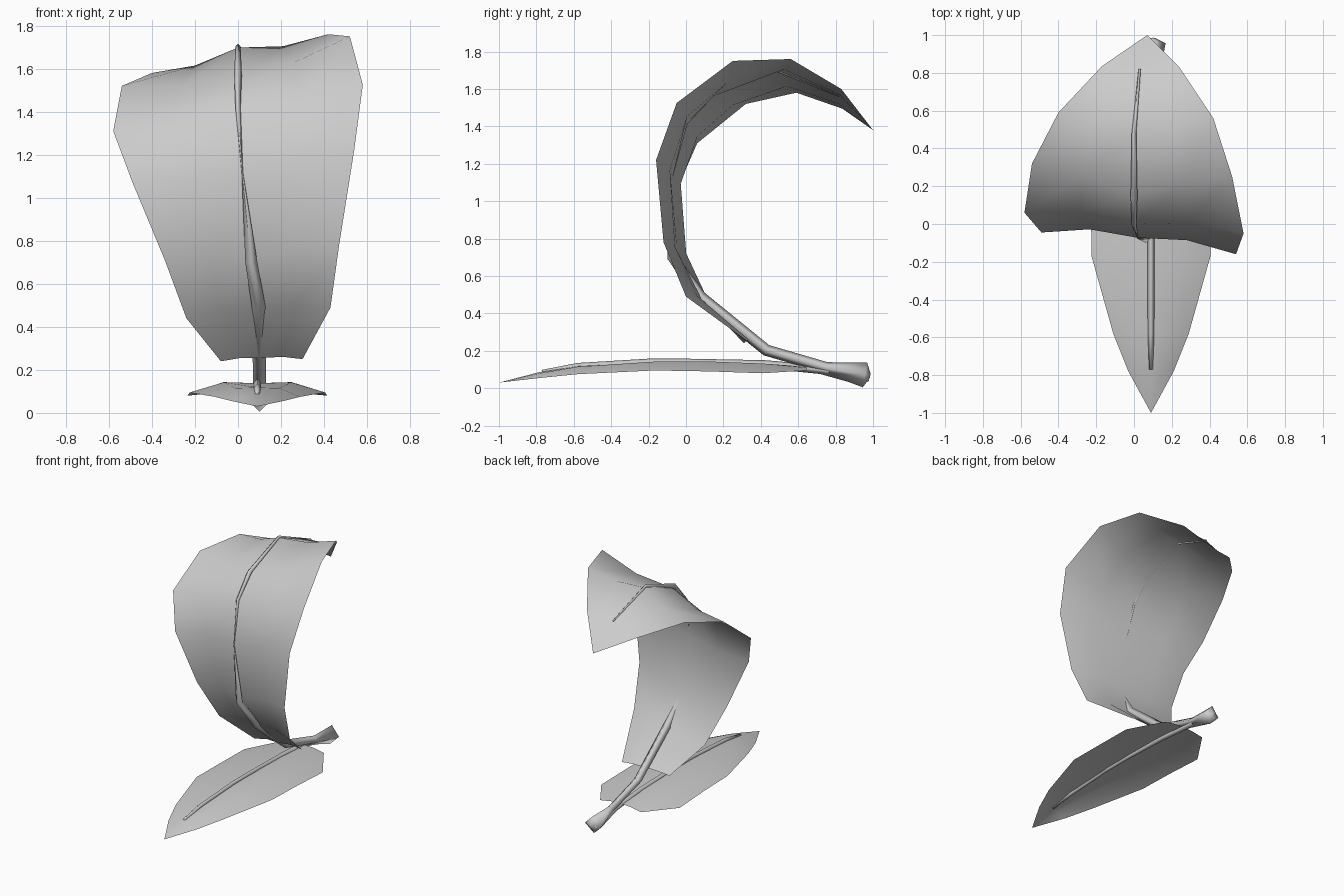
import bpy, bmesh, math
from mathutils import Vector

if "Cube" in bpy.data.objects:
    bpy.data.objects.remove(bpy.data.objects["Cube"])

grey = bpy.data.materials.new("pale_grey")
grey.diffuse_color = (0.6, 0.6, 0.6, 1)
grey.use_nodes = True
grey.node_tree.nodes["Principled BSDF"].inputs["Base Color"].default_value = grey.diffuse_color


def finish(name, bm):
    mesh = bpy.data.meshes.new(name)
    bm.to_mesh(mesh)
    bm.free()
    for p in mesh.polygons:
        p.use_smooth = True
    mesh.materials.append(grey)
    obj = bpy.data.objects.new(name, mesh)
    bpy.context.collection.objects.link(obj)
    return obj


def blade(name, rows, tip):
    """Thin leaf sheet: rows of points from left to right, ending in a tip."""
    bm = bmesh.new()
    grid = [[bm.verts.new(p) for p in row] for row in rows]
    cols = len(rows[0]) - 1
    for a, b in zip(grid, grid[1:]):
        for i in range(cols):
            bm.faces.new((a[i], b[i], b[i + 1], a[i + 1]))
    t = bm.verts.new(tip)
    for i in range(cols):
        bm.faces.new((grid[-1][i], t, grid[-1][i + 1]))
    return finish(name, bm)


def puffed(rows, amount):
    """Add a quarter column each side of the midrib, bulging to the inner side."""
    out = []
    for i, row in enumerate(rows):
        left, mid, right = map(Vector, row)
        d = Vector(rows[min(i + 1, len(rows) - 1)][1]) - Vector(rows[max(i - 1, 0)][1])
        d.x = 0
        d.normalize()
        push = Vector((0, d.z, -d.y)) * amount * (right.x - left.x)
        out.append((left, (left + mid) / 2 + push, mid, (mid + right) / 2 + push, right))
    return out


def stalk(name, path, sides=4):
    """Tapered tube along (x, y, z, radius) points lying near the YZ plane."""
    bm = bmesh.new()
    pts = [Vector(p[:3]) for p in path]
    rings = []
    for i, p in enumerate(pts):
        d = pts[min(i + 1, len(pts) - 1)] - pts[max(i - 1, 0)]
        d.x = 0
        d.normalize()
        up = Vector((0, -d.z, d.y))
        r = path[i][3]
        rings.append([])
        for k in range(sides):
            a = 2 * math.pi * k / sides
            rings[-1].append(bm.verts.new(p + Vector((r * math.cos(a), 0, 0)) + up * r * math.sin(a)))
    for a, b in zip(rings, rings[1:]):
        for k in range(sides):
            n = (k + 1) % sides
            bm.faces.new((a[k], a[n], b[n], b[k]))
    bm.faces.new(rings[0])
    bm.faces.new(rings[-1])
    bmesh.ops.recalc_face_normals(bm, faces=bm.faces)
    return finish(name, bm)


# Upright leaf, curling back over itself
curled = [
    ((-.08, .31, .24), (.11, .32, .255), (.30, .33, .25)),
    ((-.24, .12, .44), (.10, .085, .475), (.43, .00, .49)),
    ((-.34, .00, .71), (.06, -.045, .72), (.47, -.12, .78)),
    ((-.49, -.045, 1.07), (.02, -.073, 1.12), (.54, -.16, 1.22)),
    ((-.58, .06, 1.31), (.00, .00, 1.415), (.58, -.05, 1.525)),
    ((-.54, .32, 1.52), (.00, .15, 1.563), (.52, .25, 1.75)),
    ((-.40, .59, 1.58), (.00, .49, 1.698), (.42, .56, 1.76)),
    ((-.17, .835, 1.495), (.03, .82, 1.563), (.24, .83, 1.60)),
]
blade("curled_leaf", puffed(curled, .03), (.07, 1.0, 1.38))

# Low leaf lying forward, symmetric about x = 0.09:
# y, half width, edge z, inner z, middle z (tip to base)
flat = [(-.78, .12, .055, .080, .087), (-.58, .20, .075, .115, .118),
        (-.17, .315, .095, .142, .138), (.12, .318, .09, .143, .138),
        (.41, .325, .08, .132, .132), (.645, .17, .095, .11, .115)]
leaf = blade("flat_leaf", [
    ((.09 - w, y, e), (.09 - w / 2, y, i), (.09, y, m), (.09 + w / 2, y, i), (.09 + w, y, e))
    for y, w, e, i, m in reversed(flat)], (.09, -1.0, .03))
if sum(p.normal.z for p in leaf.data.polygons) < 0:
    leaf.data.flip_normals()

# Stem with flared cut end, running on as the midrib of the curled leaf
stalk("curled_leaf_stem", [
    (.10, .985, .068, .012), (.10, .957, .071, .067), (.10, .75, .11, .030),
    (.10, .43, .203, .031), (.097, .078, .487, .032), (.062, -.073, .70, .028),
    (.02, -.076, 1.12, .003), (.0, -.004, 1.417, .012), (.0, .140, 1.577, .018),
    (.0, .48, 1.705, .012), (.03, .82, 1.565, .006)])

# Midrib of the flat leaf, joining the stem
stalk("flat_leaf_stem", [
    (.09, .975, .068, .03), (.09, .94, .065, .05), (.09, .72, .10, .024),
    (.09, .42, .128, .022), (.09, .0, .140, .018), (.09, -.20, .140, .018),
    (.09, -.58, .118, .017), (.09, -.77, .088, .010)])
